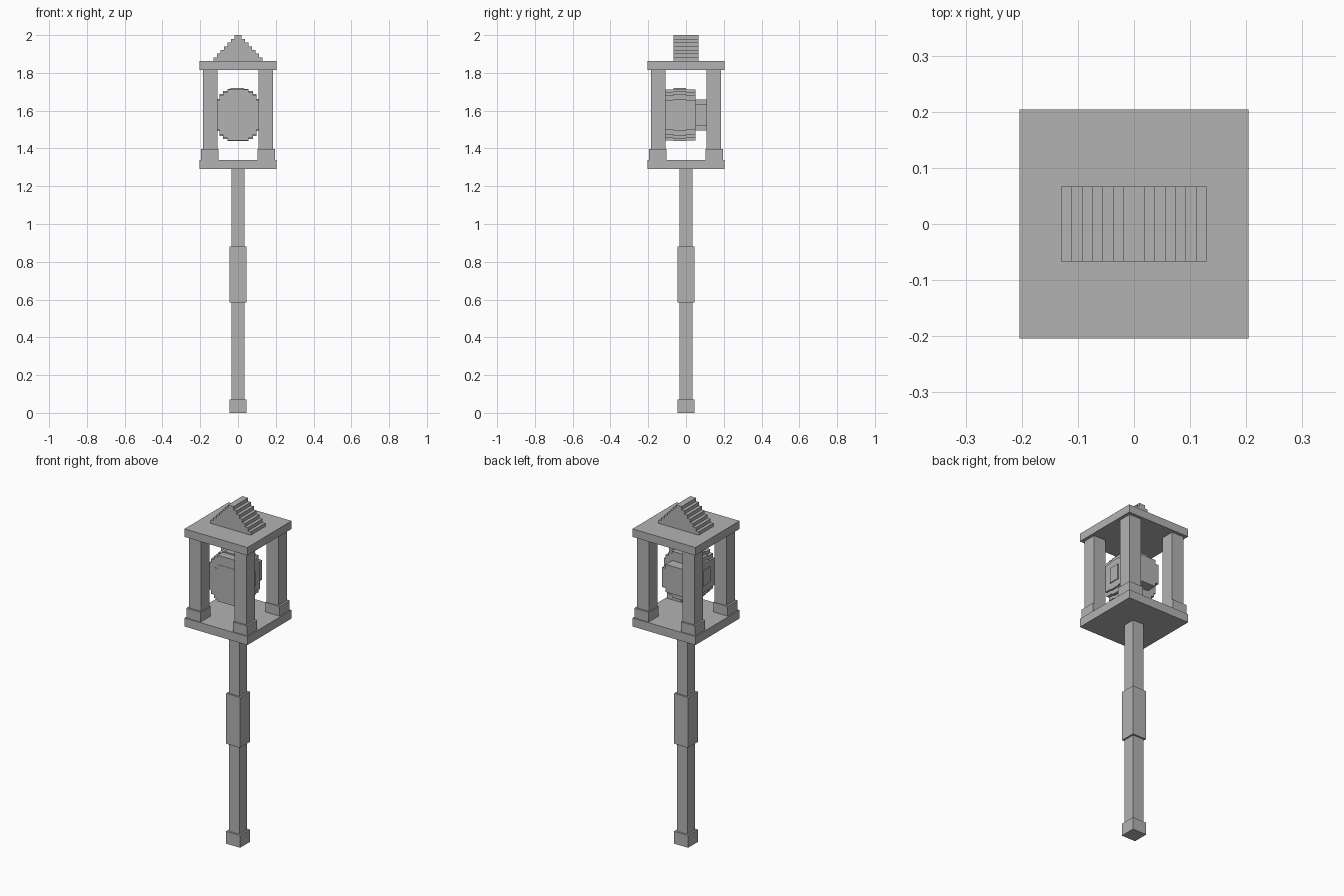
import bpy
import bmesh

if "Cube" in bpy.data.objects:
    bpy.data.objects.remove(bpy.data.objects["Cube"], do_unlink=True)

STONE = (0.45, 0.45, 0.45, 1.0)
stone = bpy.data.materials.new("stone grey")
stone.use_nodes = True
stone.diffuse_color = STONE
stone.node_tree.nodes["Principled BSDF"].inputs["Base Color"].default_value = STONE


def finish(name, bm):
    bmesh.ops.recalc_face_normals(bm, faces=bm.faces)
    mesh = bpy.data.meshes.new(name)
    bm.to_mesh(mesh)
    bm.free()
    mesh.materials.append(stone)
    obj = bpy.data.objects.new(name, mesh)
    bpy.context.collection.objects.link(obj)
    return obj


def box(name, low, high):
    bm = bmesh.new()
    bmesh.ops.create_cube(bm, size=1)
    for v in bm.verts:
        for i in range(3):
            v.co[i] = low[i] if v.co[i] < 0 else high[i]
    return finish(name, bm)


def column(name, half, z0, z1):
    return box(name, (-half, -half, z0), (half, half, z1))


def prism(name, outline, y0, y1):
    """Extrude an x-z outline along y."""
    bm = bmesh.new()
    face = bm.faces.new([bm.verts.new((x, y0, z)) for x, z in outline])
    moved = bmesh.ops.extrude_face_region(bm, geom=[face])["geom"]
    for v in moved:
        if isinstance(v, bmesh.types.BMVert):
            v.co.y = y1
    return finish(name, bm)


def stairs(steps):
    """Turn (half width, height) steps, widest first, into a stair line."""
    line, level = [], 0
    for half, height in steps:
        line += [(half, level), (half, height)]
        level = height
    return line


def stepped_disc(name, steps, centre, y0, y1):
    quarter = stairs(steps)[1:]
    upper = quarter + [(-x, z) for x, z in reversed(quarter)]
    outline = upper + [(-x, -z) for x, z in upper]
    return prism(name, [(x, z + centre) for x, z in outline], y0, y1)


# Handle
column("shaft", 0.035, 0.07, 1.29)
column("grip", 0.045, 0.585, 0.88)
column("pommel", 0.046, 0, 0.072)

# Open cage
column("lower_slab", 0.204, 1.29, 1.34)
column("upper_slab", 0.204, 1.815, 1.862)
for sx, side in ((1, "left"), (-1, "right")):
    for sy, end in ((1, "back"), (-1, "front")):
        for part, inner, outer, z0, z1 in (
                ("post", 0.108, 0.186, 1.34, 1.815),
                ("post_base", 0.104, 0.197, 1.34, 1.397)):
            xs = sorted((sx * inner, sx * outer))
            ys = sorted((sy * inner, sy * outer))
            box(f"{end}_{side}_{part}", (xs[0], ys[0], z0), (xs[1], ys[1], z1))

# Stepped roof ridge
COUNT = 7
roof = stairs([(0.13 * (COUNT - i) / COUNT, 0.138 * (i + 1) / COUNT)
               for i in range(COUNT)])
roof += [(-x, z) for x, z in reversed(roof)]
prism("stepped_roof", [(x, z + 1.862) for x, z in roof], -0.067, 0.067)

# Blocky core held in the cage
MID = 1.577
stepped_disc("core_body", [(0.108, 0.08), (0.097, 0.103), (0.08, 0.122),
                           (0.055, 0.135)], MID, -0.11, 0.05)
stepped_disc("core_band", [(0.113, 0.045), (0.108, 0.085), (0.097, 0.11),
                           (0.08, 0.128), (0.055, 0.137)], MID, -0.065, 0)
box("core_top_knob", (-0.04, -0.065, MID + 0.12), (0.032, 0, 1.72))
lens = [(0.078, 0.058), (0.055, 0.081)]
stepped_disc("core_back_lens", lens, MID, 0.05, 0.11)
stepped_disc("core_front_plate", lens, MID, -0.112, -0.11)
